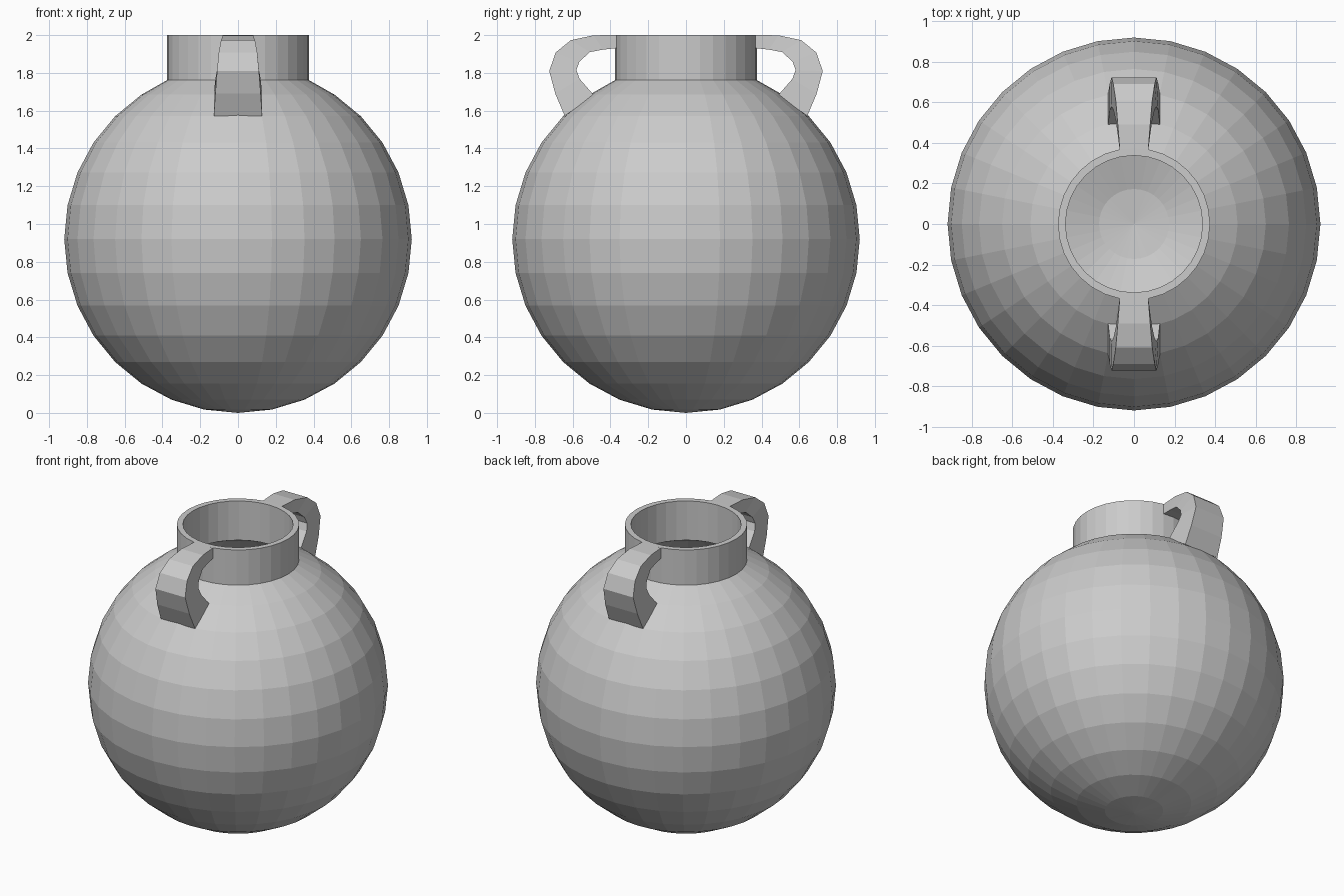
import bpy, bmesh, math

if "Cube" in bpy.data.objects:
    bpy.data.objects.remove(bpy.data.objects["Cube"])

SEG = 32        # sides around the pot
R = 0.92        # body radius
WALL = 0.035


def finish(name, bm):
    bmesh.ops.recalc_face_normals(bm, faces=bm.faces)
    mesh = bpy.data.meshes.new(name)
    bm.to_mesh(mesh)
    bm.free()
    obj = bpy.data.objects.new(name, mesh)
    bpy.context.collection.objects.link(obj)
    return obj


def arc(radius, k_range):
    """Sphere profile points, 16 steps from bottom pole to top pole."""
    return [(radius * math.sin(k * math.pi / 16),
             R - radius * math.cos(k * math.pi / 16)) for k in k_range]


# Pot: outer sphere, straight neck, rim, then the inner wall back down
profile = arc(R, range(0, 14))
profile += [(0.375, 1.762), (0.375, 2.0), (0.338, 2.0), (0.338, 1.735)]
profile += arc(R - WALL, range(13, -1, -1))

bm = bmesh.new()
verts = [bm.verts.new((r, 0, z)) for r, z in profile]
edges = [bm.edges.new(pair) for pair in zip(verts, verts[1:])]
bmesh.ops.spin(bm, geom=verts + edges, cent=(0, 0, 0), axis=(0, 0, 1),
               angle=math.tau, steps=SEG)
bmesh.ops.remove_doubles(bm, verts=bm.verts, dist=0.0005)
finish("pot_body", bm)

# Handle sections: outer (y, z), inner (y, z), half width
SECTIONS = [
    ((0.360, 2.000), (0.360, 1.932), 0.070),
    ((0.490, 1.999), (0.440, 1.923), 0.080),
    ((0.610, 1.973), (0.510, 1.910), 0.090),
    ((0.690, 1.908), (0.565, 1.858), 0.102),
    ((0.724, 1.810), (0.580, 1.815), 0.111),
    ((0.692, 1.690), (0.563, 1.768), 0.120),
    ((0.642, 1.572), (0.488, 1.682), 0.128),
]


def handle(name, side):
    bm = bmesh.new()
    rings = []
    for (yo, zo), (yi, zi), w in SECTIONS:
        rings.append([bm.verts.new(p) for p in (
            (-w, side * yo, zo), (w, side * yo, zo),
            (w, side * yi, zi), (-w, side * yi, zi))])
    for a, b in zip(rings, rings[1:]):
        for i in range(4):
            j = (i + 1) % 4
            bm.faces.new((a[i], a[j], b[j], b[i]))
    bm.faces.new(rings[0])
    bm.faces.new(rings[-1])
    return finish(name, bm)


# Matching handles front and back
handle("front_handle", -1)
handle("back_handle", 1)
